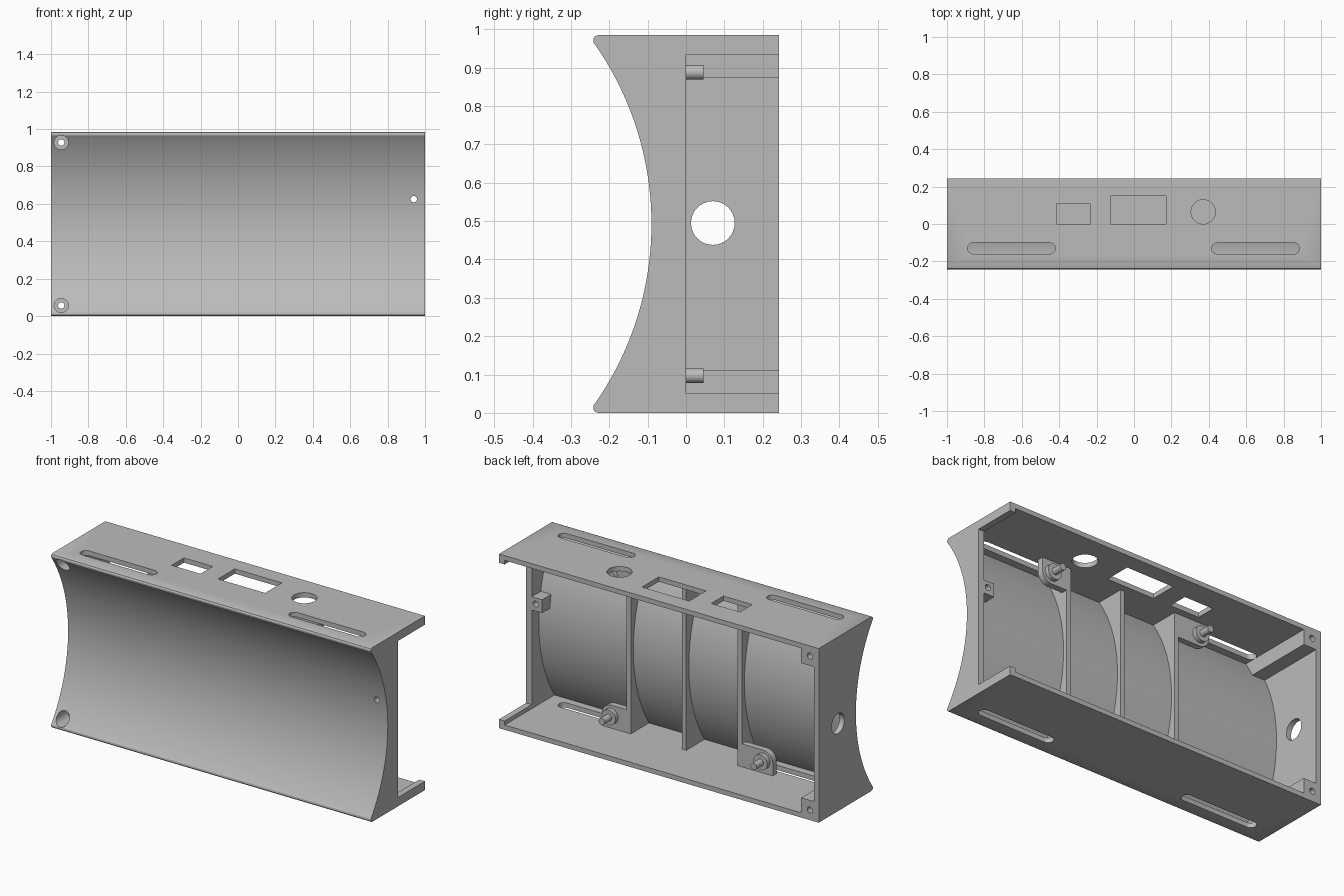
import bpy, bmesh
from math import sin, cos, pi, sqrt
from mathutils import Vector

if "Cube" in bpy.data.objects:
    bpy.data.objects.remove(bpy.data.objects["Cube"])

HEIGHT, BACK, WALL = 0.985, 0.242, 0.027
MID = HEIGHT / 2
AXIS_Y = -0.907                                # centre of the concave front
R_FRONT, R_MIDDLE, R_INNER = 0.817, 0.83, 0.844

grey = bpy.data.materials.new("plain_grey")
grey.use_nodes = True
grey.diffuse_color = (0.5, 0.5, 0.5, 1)
grey.node_tree.nodes["Principled BSDF"].inputs["Base Color"].default_value = (0.5, 0.5, 0.5, 1)


def prism(name, points, axis, start, end):
    """Extrude a 2D outline along one axis; the outline uses the other two axes in order."""
    place = {"x": lambda a, b, t: (t, a, b),
             "y": lambda a, b, t: (a, t, b),
             "z": lambda a, b, t: (a, b, t)}[axis]
    bm = bmesh.new()
    face = bm.faces.new([bm.verts.new(place(a, b, start)) for a, b in points])
    top = bmesh.ops.extrude_face_region(bm, geom=[face])["geom"]
    move = Vector(place(0, 0, end - start))
    bmesh.ops.translate(bm, vec=move, verts=[v for v in top if isinstance(v, bmesh.types.BMVert)])
    bmesh.ops.recalc_face_normals(bm, faces=bm.faces)
    mesh = bpy.data.meshes.new(name)
    bm.to_mesh(mesh)
    bm.free()
    mesh.materials.append(grey)
    obj = bpy.data.objects.new(name, mesh)
    bpy.context.collection.objects.link(obj)
    return obj


def rect(a0, a1, b0, b1):
    return [(a0, b0), (a1, b0), (a1, b1), (a0, b1)]


def turn(a, b, r, start=0, end=2 * pi, n=32):
    return [(a + r * cos(start + (end - start) * i / n),
             b + r * sin(start + (end - start) * i / n)) for i in range(n + 1)]


def circle(a, b, r):
    return turn(a, b, r)[:-1]


def slot(a0, a1, b, r):
    return turn(a1 - r, b, r, -pi / 2, pi / 2, 12) + turn(a0 + r, b, r, pi / 2, 3 * pi / 2, 12)


def front_curve(radius, z0, z1, n=48):
    zs = [z0 + (z1 - z0) * i / n for i in range(n + 1)]
    return [(AXIS_Y + sqrt(radius ** 2 - (z - MID) ** 2), z) for z in zs]


def behind_curve(radius, z0, z1, back):
    """Side outline from the curved front wall to a straight back."""
    return front_curve(radius, z0, z1) + [(back, z1), (back, z0)]


def cut(obj, *args):
    """Subtract a prism and bake the result."""
    cutter = prism("cutter", *args)
    cutter.hide_render = True
    mod = obj.modifiers.new("cut", "BOOLEAN")
    mod.operation, mod.solver, mod.object = "DIFFERENCE", "EXACT", cutter
    graph = bpy.context.evaluated_depsgraph_get()
    mesh = bpy.data.meshes.new_from_object(obj.evaluated_get(graph))
    obj.modifiers.clear()
    obj.data = mesh
    bpy.data.objects.remove(cutter)


# Housing: concave front with rounded lips, hollowed from the back
lip = [(-0.229, 0), (-0.238, 0.004), (-0.242, 0.012), (-0.241, 0.02)]
outline = ([(BACK, 0)] + lip + front_curve(R_FRONT, 0.028, HEIGHT - 0.028)
           + [(y, HEIGHT - z) for y, z in reversed(lip)] + [(BACK, HEIGHT)])
housing = prism("housing", outline, "x", -1, 1)
cut(housing, behind_curve(R_INNER, WALL, HEIGHT - WALL, 0.3), "x", -0.97, 0.965)

# Open left end, leaving small rims on the top and bottom plates
cut(housing, rect(0, 0.31, 0.05, HEIGHT - 0.05), "x", 0.9, 1.1)

# Round hole in the right end
cut(housing, circle(0.07, 0.495, 0.057), "x", -1.1, -0.9)

# Openings in the top plate
for opening in (rect(-0.415, -0.235, 0, 0.11), rect(-0.125, 0.17, 0, 0.15),
                circle(0.37, 0.065, 0.065)):
    cut(housing, opening, "z", 0.9, 1.1)

# Long slots in both plates
for x0, x1 in ((-0.89, -0.42), (0.415, 0.885)):
    for z in (0, HEIGHT):
        cut(housing, slot(x0, x1, -0.13, 0.03), "z", z - 0.035, z + 0.035)

parts = [housing]

# Corner posts with counterbored screw holes
for name, z0, z1, hole in (("lower", 0.02, 0.112, 0.057), ("upper", 0.873, 0.965, 0.928)):
    post = prism(name + "_corner_post", behind_curve(R_MIDDLE, z0, z1, BACK), "x", -0.98, -0.89)
    for part in (housing, post):
        cut(part, circle(-0.945, hole, 0.017), "y", -0.4, 0.4)
        cut(part, circle(-0.945, hole, 0.038), "y", -0.4, -0.12)
    parts.append(post)

# Screw block at the open end
block = prism("screw_block", behind_curve(R_MIDDLE, 0.585, 0.66, 0), "x", 0.9, 0.975)
for part in (housing, block):
    cut(part, circle(0.94, 0.625, 0.017), "y", -0.4, 0.2)
parts.append(block)

# Inner ribs
for i, x in enumerate((-0.308, 0.04, 0.387)):
    parts.append(prism(f"rib_{i + 1}", behind_curve(R_MIDDLE, 0.015, HEIGHT - 0.015, -0.04),
                       "x", x - 0.0135, x + 0.0135))

# Rounded tabs with washer and peg, mirrored top to bottom
PEG_Z = 0.097
for side, sign, rib_x, peg_x in (("left", 1, 0.387, 0.495), ("right", -1, -0.308, -0.455)):
    shape = ([(0, 0.015), (abs(peg_x - rib_x) + 0.06, 0.015)]
             + turn(abs(peg_x - rib_x), PEG_Z, 0.06, 0, pi / 2, 12) + [(0, PEG_Z + 0.06)])
    for level in ("lower", "upper"):
        flip = (lambda z: z) if level == "lower" else (lambda z: HEIGHT - z)
        label = f"{level}_{side}"
        parts.append(prism(label + "_tab", [(rib_x + sign * a, flip(z)) for a, z in shape],
                           "y", -0.075, -0.04))
        for piece, r, end in (("washer", 0.043, -0.015), ("peg", 0.019, 0.046)):
            parts.append(prism(f"{label}_{piece}", circle(peg_x, flip(PEG_Z), r), "y", -0.05, end))

# Smooth the curves, keep the edges sharp
bpy.ops.object.select_all(action="DESELECT")
for part in parts:
    part.select_set(True)
bpy.context.view_layer.objects.active = housing
bpy.ops.object.shade_smooth_by_angle(angle=0.5)
